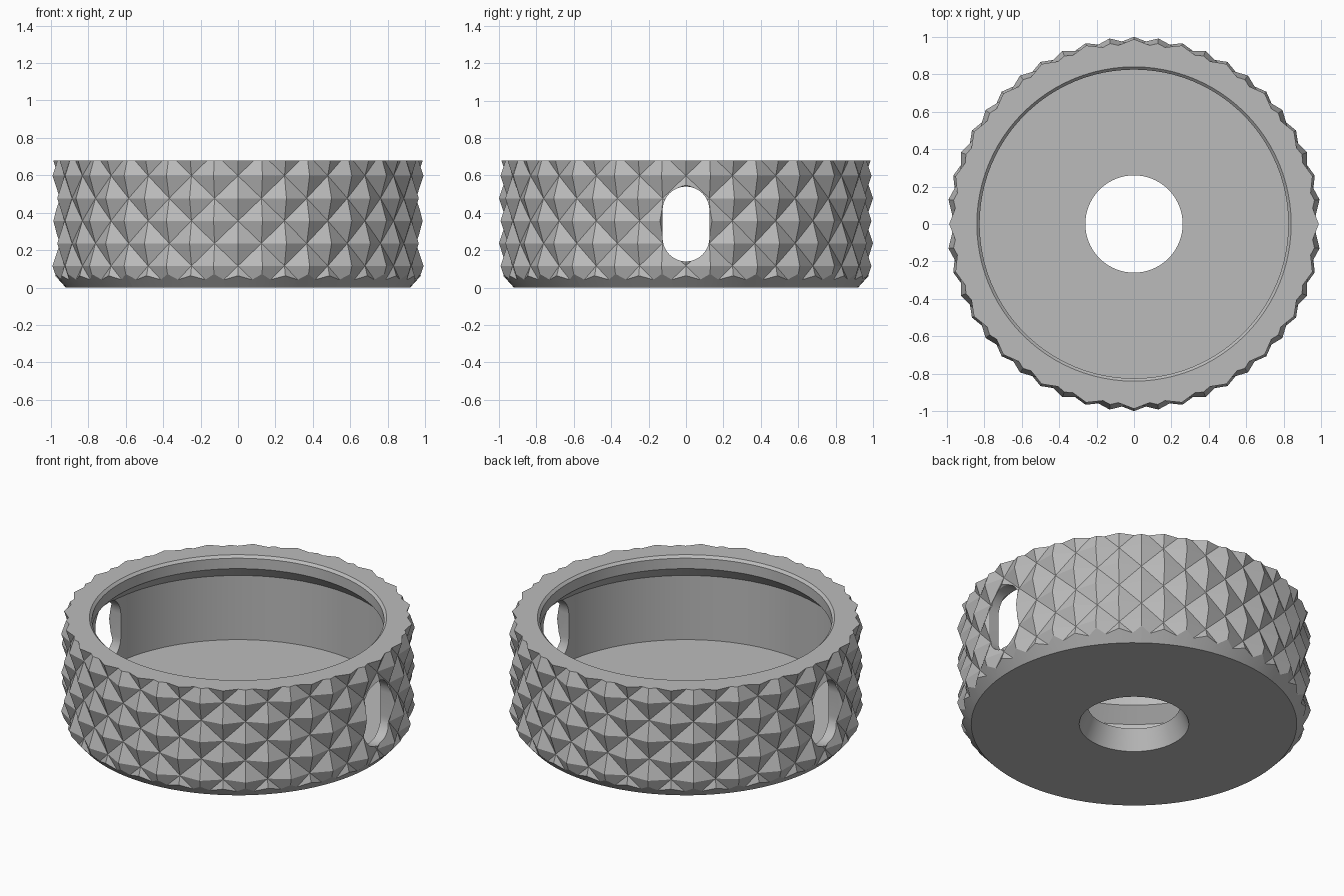
import bpy, bmesh, math

cube = bpy.data.objects.get("Cube")
if cube:
    bpy.data.objects.remove(cube, do_unlink=True)

grey = bpy.data.materials.new("plain_grey")
grey.use_nodes = True
colour = (0.5, 0.5, 0.5, 1)
grey.diffuse_color = colour
grey.node_tree.nodes["Principled BSDF"].inputs["Base Color"].default_value = colour


def loft(name, rings, split=None):
    """Closed solid skinned through equal rings of points."""
    bm = bmesh.new()
    loops = [[bm.verts.new(p) for p in ring] for ring in rings]
    n = len(loops[0])
    for k in range(len(loops) - 1):
        for i in range(n):
            j = (i + 1) % n
            a, b, c, d = loops[k][i], loops[k][j], loops[k + 1][j], loops[k + 1][i]
            if split is None:
                bm.faces.new((a, b, c, d))
            elif split(i, k):
                bm.faces.new((a, b, d))
                bm.faces.new((b, c, d))
            else:
                bm.faces.new((a, b, c))
                bm.faces.new((a, c, d))
    bm.faces.new(loops[0])
    bm.faces.new(loops[-1])
    bmesh.ops.recalc_face_normals(bm, faces=bm.faces)
    mesh = bpy.data.meshes.new(name)
    bm.to_mesh(mesh)
    bm.free()
    mesh.materials.append(grey)
    obj = bpy.data.objects.new(name, mesh)
    bpy.context.collection.objects.link(obj)
    return obj


def circle(radius, z, n):
    """Ring of points; radius is a function of the point's index."""
    step = math.tau / n
    return [(radius(i) * math.cos(i * step), radius(i) * math.sin(i * step), z)
            for i in range(n)]


def lathe(name, profile):
    return loft(name, [circle(lambda i, r=r: r, z, 96) for r, z in profile])


def combine(obj, tool, operation):
    """Apply a boolean and discard the helper."""
    tool.hide_render = True
    mod = obj.modifiers.new(operation.lower(), 'BOOLEAN')
    mod.operation = operation
    mod.solver = 'EXACT'
    mod.object = tool
    bpy.ops.object.select_all(action='DESELECT')
    obj.select_set(True)
    bpy.context.view_layer.objects.active = obj
    bpy.ops.object.modifier_apply(modifier=mod.name)
    bpy.data.objects.remove(tool, do_unlink=True)


# Knurled body: alternating peaks and valleys, folded along the valleys
def is_peak(i, k):
    return (i + k) % 2 == 1


SIDES, ROWS, STEP = 48, 8, 0.1205
body = loft(
    "knurled_cup",
    [circle(lambda i, k=k: 1.0 if is_peak(i, k) else 0.96, -0.125 + k * STEP, SIDES)
     for k in range(ROWS)],
    split=is_peak)

# Flat top and bevelled foot
combine(body, lathe("envelope", [(0.92, 0), (1.01, 0.1), (1.03, 0.12), (1.03, 0.68)]),
        'INTERSECT')

# Cavity with tapered floor hole and retaining lip
combine(body, lathe("cavity", [(0.318, -0.02), (0.26, 0.12), (0.905, 0.12),
                               (0.905, 0.52), (0.825, 0.6), (0.825, 0.665),
                               (0.86, 0.7)]), 'DIFFERENCE')


# Rounded side slots, flared at the outside
def slot_ring(x, radius, side, n=24):
    pts = []
    for end, start in ((1, 0), (-1, math.pi)):
        for i in range(n + 1):
            a = start + math.pi * i / n
            pts.append((side * x, radius * math.cos(a),
                        0.34 + end * 0.075 + radius * math.sin(a)))
    return pts


for side in (1, -1):
    slot = loft("slot", [slot_ring(x, r, side)
                         for x, r in ((0.8, 0.125), (0.965, 0.125), (1.05, 0.18))])
    combine(body, slot, 'DIFFERENCE')

bpy.ops.object.select_all(action='DESELECT')
body.select_set(True)
bpy.context.view_layer.objects.active = body
bpy.ops.object.shade_smooth_by_angle(angle=math.radians(18))
